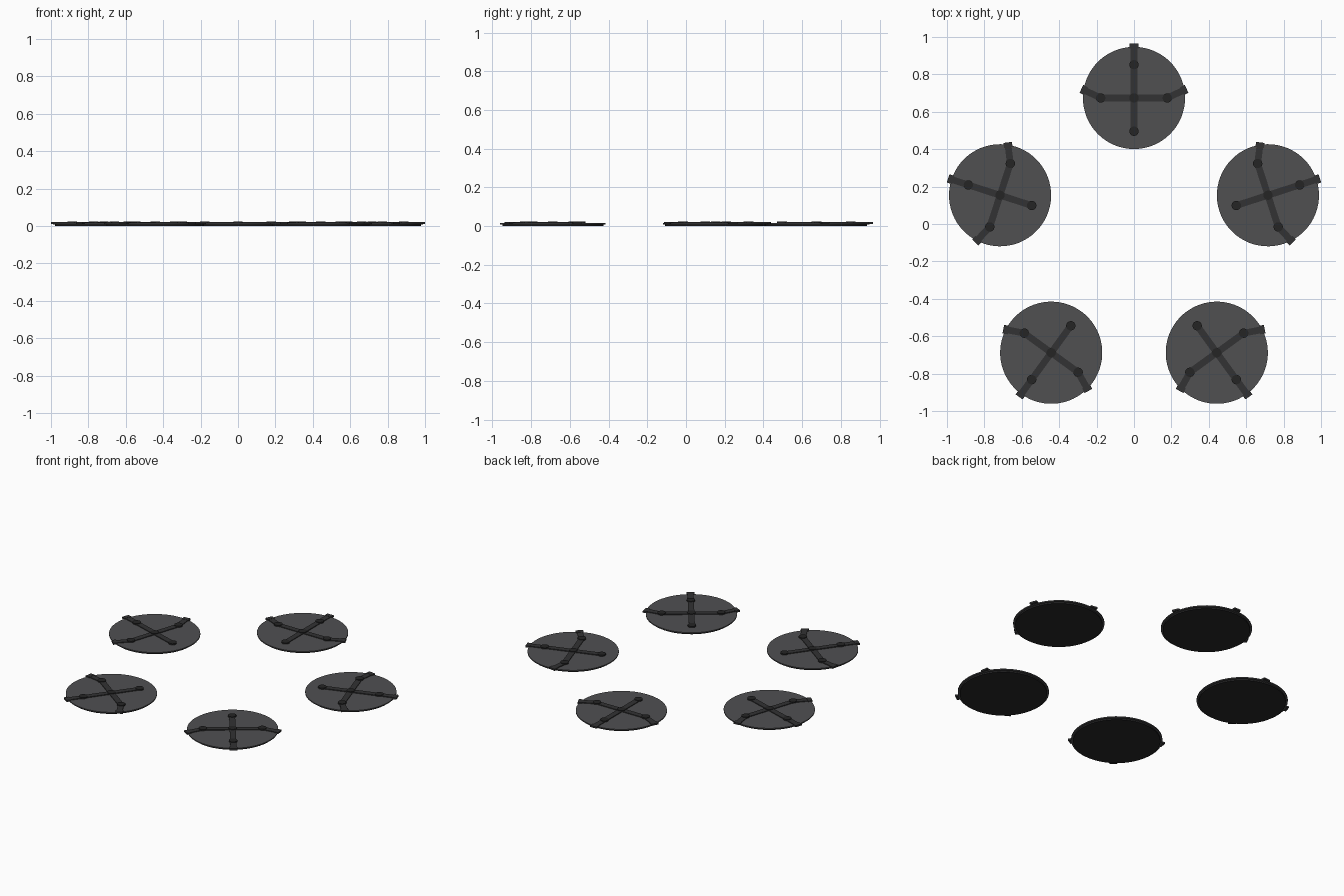
import bpy
from math import sin, cos, pi, atan2, hypot
from mathutils import Matrix

if "Cube" in bpy.data.objects:
    bpy.data.objects.remove(bpy.data.objects["Cube"])


def material(name, v):
    m = bpy.data.materials.new(name)
    m.diffuse_color = (v, v, v * 1.04, 1)
    m.use_nodes = True
    m.node_tree.nodes["Principled BSDF"].inputs["Base Color"].default_value = m.diffuse_color
    return m


PAD = material("pad_grey", 0.08)
BASE = material("base_black", 0.02)
ARM = material("arm_grey", 0.032)
JOINT = material("joint_black", 0.018)


def disc(name, r, z0, z1, mat, place, x=0, y=0, sides=64):
    bpy.ops.mesh.primitive_cylinder_add(vertices=sides, radius=r, depth=z1 - z0)
    o = bpy.context.object
    o.name = name
    bpy.ops.object.shade_smooth_by_angle()
    o.data.materials.append(mat)
    o.matrix_world = place @ Matrix.Translation((x, y, (z0 + z1) / 2))
    return o


def bar(name, a, b, width, z0, z1, mat, place):
    dx, dy = b[0] - a[0], b[1] - a[1]
    bpy.ops.mesh.primitive_cube_add(size=1)
    o = bpy.context.object
    o.name = name
    o.data.transform(Matrix.Diagonal((hypot(dx, dy), width, z1 - z0, 1)))
    o.data.materials.append(mat)
    o.matrix_world = (place
                      @ Matrix.Translation(((a[0] + b[0]) / 2, (a[1] + b[1]) / 2, (z0 + z1) / 2))
                      @ Matrix.Rotation(atan2(dy, dx), 4, 'Z'))


RING, CY, J = 0.753, -0.079, 0.178
for i in range(5):
    # each pad faces outward from the middle of the ring
    t = i * 2 * pi / 5
    place = (Matrix.Translation((-RING * sin(t), CY + RING * cos(t), 0))
             @ Matrix.Rotation(t, 4, 'Z'))

    # disc: recessed black base under a wider grey plate
    disc("pad_base", 0.261, 0, 0.012, BASE, place)
    disc("pad_plate", 0.273, 0.009, 0.016, PAD, place)

    # crossed arms
    bar("cross_arm", (-J, 0), (J, 0), 0.036, 0.014, 0.0205, ARM, place)
    bar("long_arm", (0, -J), (0, J), 0.036, 0.014, 0.021, ARM, place)

    # round joints
    for x, y in ((0, 0), (J, 0), (-J, 0), (0, J), (0, -J)):
        disc("arm_joint", 0.025, 0.014, 0.0245, JOINT, place, x, y, 24)

    # three outer arms ending in rim clips
    for a, d in (((0, J), (0, 1)),
                 ((J, 0), (0.905, 0.425)),
                 ((-J, 0), (-0.905, 0.425))):
        def along(s):
            return (a[0] + d[0] * s, a[1] + d[1] * s)
        bar("outer_arm", a, along(0.10), 0.036, 0.014, 0.0207, ARM, place)
        bar("rim_clip", along(0.086), along(0.114), 0.046, 0.011, 0.022, ARM, place)
